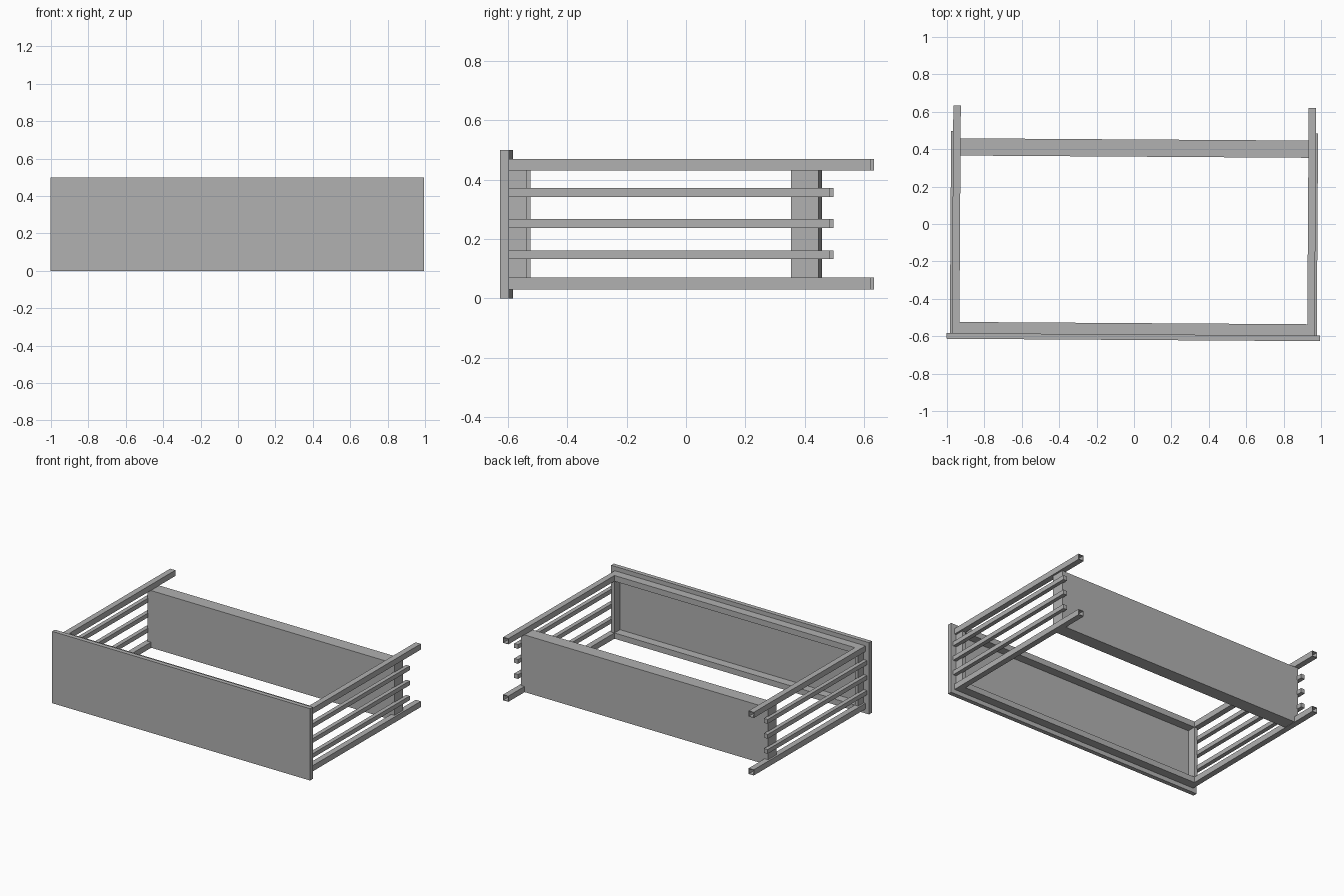
import bpy, bmesh
from mathutils import Matrix

cube = bpy.data.objects.get("Cube")
if cube:
    bpy.data.objects.remove(cube, do_unlink=True)

# Single grey material
grey = bpy.data.materials.new("plain_grey")
grey.use_nodes = True
colour = (0.44, 0.44, 0.44, 1.0)
grey.diffuse_color = colour
bsdf = next(n for n in grey.node_tree.nodes if n.type == 'BSDF_PRINCIPLED')
bsdf.inputs["Base Color"].default_value = colour

# The whole frame is turned very slightly about the vertical axis
TURN = Matrix.Rotation(-0.0065, 4, 'Z')


def box(name, x, y, z, hollow=0.0):
    """Box from (min, max) ranges; hollow = wall thickness of a tube open at the rear."""
    bm = bmesh.new()
    bmesh.ops.create_cube(bm, size=1)
    for v in bm.verts:
        v.co = [r[0] if c < 0 else r[1] for c, r in zip(v.co, (x, y, z))]
    if hollow:
        rear = [max(bm.faces, key=lambda f: f.calc_center_median().y)]
        bmesh.ops.inset_region(bm, faces=rear, thickness=hollow)
        bore = bmesh.ops.extrude_discrete_faces(bm, faces=rear)["faces"][0]
        bmesh.ops.translate(bm, verts=bore.verts, vec=(0, -0.3, 0))
    bmesh.ops.recalc_face_normals(bm, faces=bm.faces)
    mesh = bpy.data.meshes.new(name)
    bm.to_mesh(mesh)
    bm.free()
    mesh.transform(TURN)
    mesh.materials.append(grey)
    obj = bpy.data.objects.new(name, mesh)
    bpy.context.collection.objects.link(obj)
    return obj


# Front and back boards
box("front_panel", (-0.998, 0.998), (-0.62, -0.59), (0.0, 0.5))
box("back_panel", (-0.957, 0.957), (0.36, 0.452), (0.032, 0.43))

# Rails of the frame behind the front panel
LEVELS = {"lower": (0.03, 0.07), "upper": (0.43, 0.47)}
for level, z in LEVELS.items():
    box(f"{level}_front_rail", (-0.93, 0.93), (-0.59, -0.53), z)

# Each side: post, two hollow tubes and three thin rods
for side, s in (("left", 1), ("right", -1)):
    def span(a, b):
        return tuple(sorted((s * a, s * b)))
    box(f"{side}_front_post", span(0.93, 0.957), (-0.59, -0.53), (0.07, 0.43))
    for level, z in LEVELS.items():
        box(f"{side}_{level}_tube", span(0.93, 0.97), (-0.59, 0.627), z, hollow=0.005)
    for i, zc in enumerate((0.147, 0.252, 0.356)):
        box(f"{side}_rod_{i + 1}", span(0.952, 0.981), (-0.59, 0.491),
            (zc - 0.015, zc + 0.015))
